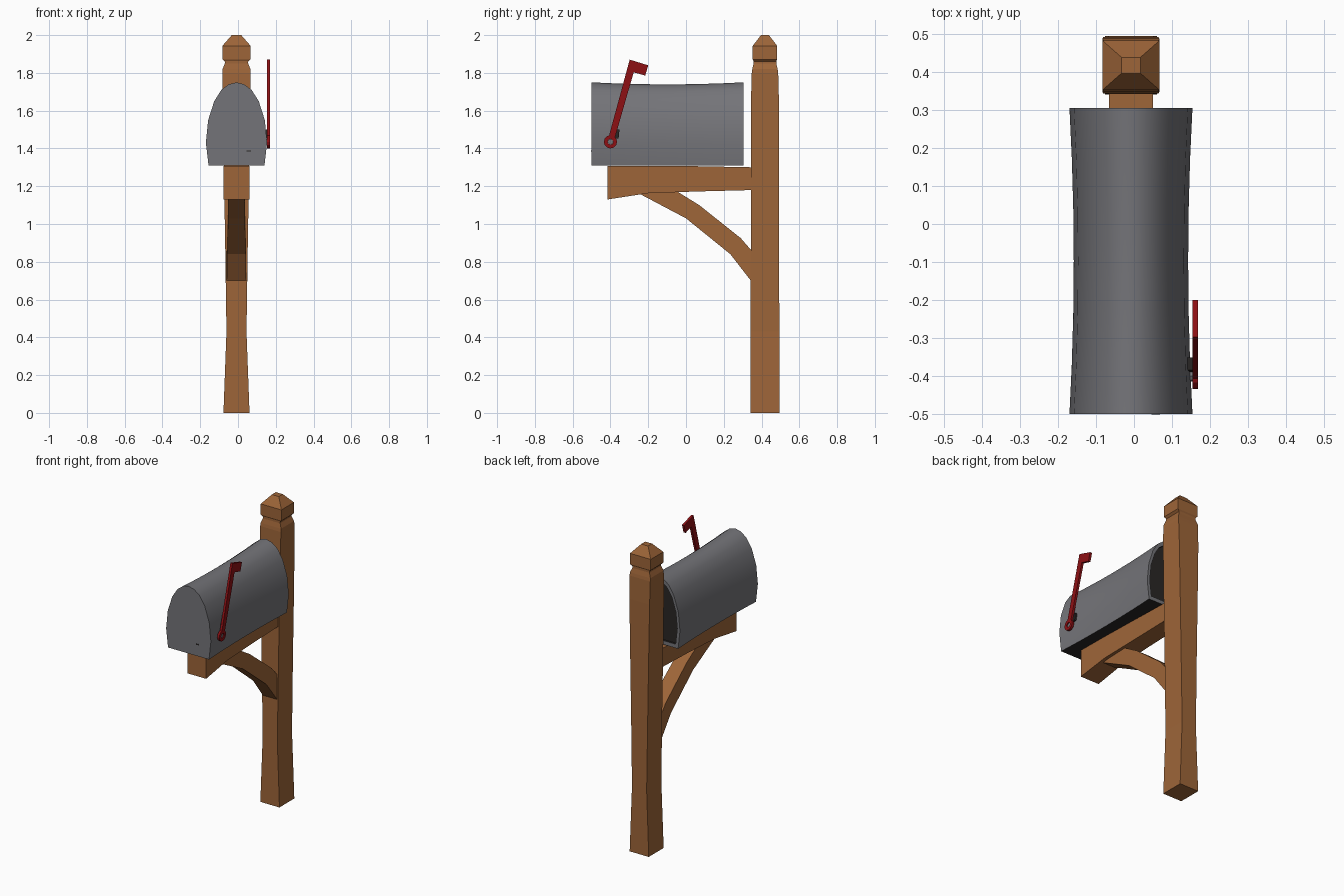
import bpy, bmesh, math
from mathutils import Vector

if "Cube" in bpy.data.objects:
    bpy.data.objects.remove(bpy.data.objects["Cube"])


def material(name, rgb):
    m = bpy.data.materials.new(name)
    m.diffuse_color = (*rgb, 1)
    m.use_nodes = True
    m.node_tree.nodes["Principled BSDF"].inputs["Base Color"].default_value = m.diffuse_color
    return m


WOOD = material("warm wood", (0.34, 0.13, 0.04))
GRAY = material("gray metal", (0.175, 0.175, 0.19))
RED = material("flag red", (0.27, 0.005, 0.007))
DARK = material("dark metal", (0.022, 0.019, 0.018))
CX = -0.008  # centre line of the timber and box


def finish(name, bm, mats):
    bmesh.ops.recalc_face_normals(bm, faces=bm.faces)
    me = bpy.data.meshes.new(name)
    bm.to_mesh(me)
    bm.free()
    ob = bpy.data.objects.new(name, me)
    bpy.context.collection.objects.link(ob)
    for m in mats:
        me.materials.append(m)
    return ob


def loft(name, rings, mats):
    """Skin equal-length rings of points and cap both ends."""
    bm = bmesh.new()
    vs = [[bm.verts.new(p) for p in r] for r in rings]
    n = len(rings[0])
    for a, b in zip(vs, vs[1:]):
        for i in range(n):
            j = (i + 1) % n
            bm.faces.new((a[i], a[j], b[j], b[i]))
    bm.faces.new(vs[0])
    bm.faces.new(vs[-1])
    return finish(name, bm, mats)


def rect_z(hx, hy, z, cy=0.418):
    return [(CX + sx * hx, cy + sy * hy, z)
            for sx, sy in ((-1, -1), (1, -1), (1, 1), (-1, 1))]


def slab(name, outline, x0, x1, mat):
    """Side outline (y, z) extruded across x."""
    return loft(name, [[(x, y, z) for y, z in outline] for x in (x0, x1)], [mat])


# Post with waisted foot, chamfered shoulder, neck, and capped finial
post = [(0.069, 0.077, 0), (0.053, 0.076, 0.43), (0.06, 0.075, 0.9),
        (0.067, 0.075, 1.3), (0.073, 0.074, 1.65), (0.075, 0.070, 1.80),
        (0.074, 0.067, 1.82), (0.062, 0.060, 1.85), (0.062, 0.060, 1.865)]
loft("post", [rect_z(*p) for p in post], [WOOD])
cap = [(0.062, 0.058, 1.86), (0.075, 0.065, 1.872), (0.075, 0.065, 1.943),
       (0.025, 0.021, 2.0)]
loft("post_cap", [rect_z(*p) for p in cap], [WOOD])

# Support beam: slightly wider and deeper at the front
beam = [(-0.415, 0.068, 1.13, 1.308), (-0.2, 0.065, 1.163, 1.308),
        (0.05, 0.06, 1.172, 1.306), (0.36, 0.058, 1.18, 1.30)]
loft("beam", [[(CX - h, y, b), (CX + h, y, b), (CX + h, y, t), (CX - h, y, t)]
              for y, h, b, t in beam], [WOOD])

# Curved brace: pairs of lower and upper points along the bend
brace = [(0.052, (0.355, 0.685), (0.355, 0.85)), (0.049, (0.235, 0.84), (0.29, 0.925)),
         (0.045, (0.0, 1.03), (0.07, 1.10)), (0.043, (-0.25, 1.162), (-0.06, 1.18))]
loft("brace", [[(CX - h, *lo), (CX + h, *lo), (CX + h, *up), (CX - h, *up)]
               for h, lo, up in brace], [WOOD])

# Mailbox: arched section, pinched towards the middle of its length
half = [(0.148, 1.31), (0.162, 1.43), (0.15, 1.55), (0.118, 1.65), (0.08, 1.71),
        (0.04, 1.74)]
section = half + [(0, 1.75)] + [(-x, z) for x, z in reversed(half)]


def box_ring(y, inset=1.0):
    t = 1 - ((y + 0.0975) / 0.4025) ** 2
    w, sag = 1 - 0.07 * max(t, 0), 0.025 * max(t, 0)
    return [(CX + x * w * inset, y,
             1.52 + (z - (z - 1.31) * sag - 1.52) * inset) for x, z in section]


rings = [box_ring(-0.5 + 0.805 * i / 6) for i in range(7)]
rings += [box_ring(0.305, 0.88), box_ring(0.292, 0.88)]
box = loft("mailbox", rings, [GRAY, DARK])
for f in box.data.polygons:
    inner = f.center.y > 0.292 - 1e-4 and all(
        abs(box.data.vertices[v].co.x - CX) < 0.146 for v in f.vertices) and \
        f.index >= 7 * len(section)
    back = f.index == len(box.data.polygons) - 1
    if f.normal.z < -0.9 or inner or back:  # underside and rear recess
        f.material_index = 1
bpy.context.view_layer.objects.active = box
box.select_set(True)
bpy.ops.object.shade_smooth_by_angle(angle=math.radians(35))
box.select_set(False)

# Small latch mark on the door
slab("door_latch", [(-0.502, 1.383), (-0.49, 1.383), (-0.49, 1.39), (-0.502, 1.39)],
     0.046, 0.068, DARK)

# Flag arm and head
slab("flag", [(-0.409, 1.462), (-0.376, 1.458), (-0.277, 1.803), (-0.216, 1.786),
              (-0.2, 1.84), (-0.298, 1.87)], 0.154, 0.169, RED)

# Flag pivot ring with a through hole
bm = bmesh.new()
N = 12
grid = []
for r, x in ((0.035, 0.154), (0.035, 0.169), (0.015, 0.169), (0.015, 0.154)):
    grid.append([bm.verts.new((x, -0.4 + r * math.cos(2 * math.pi * i / N),
                               1.435 + r * math.sin(2 * math.pi * i / N)))
                 for i in range(N)])
for k in range(4):
    a, b = grid[k], grid[(k + 1) % 4]
    for i in range(N):
        j = (i + 1) % N
        bm.faces.new((a[i], a[j], b[j], b[i]))
finish("flag_pivot_ring", bm, [RED])

# Pivot pin and stop bracket joining the flag to the box
slab("flag_pin", [(-0.4 + 0.015 * math.cos(math.pi * i / 4),
                   1.435 + 0.015 * math.sin(math.pi * i / 4)) for i in range(8)],
     0.14, 0.163, GRAY)
slab("flag_stop", [(-0.39, 1.452), (-0.357, 1.452), (-0.352, 1.5), (-0.385, 1.5)],
     0.13, 0.156, DARK)
